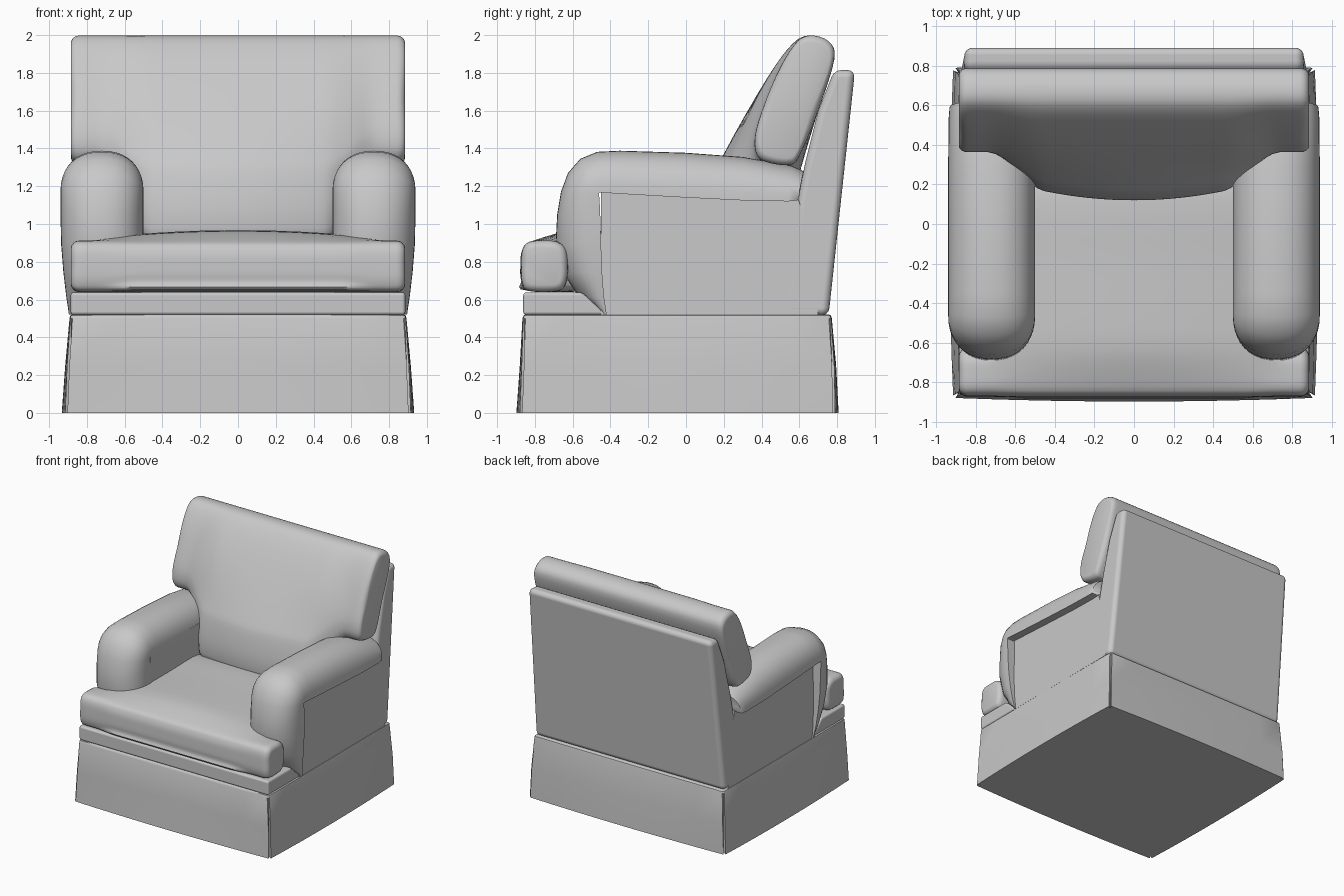
import bpy, bmesh, math
from mathutils import Vector

if "Cube" in bpy.data.objects:
    bpy.data.objects.remove(bpy.data.objects["Cube"], do_unlink=True)

fabric = bpy.data.materials.new("grey fabric")
fabric.use_nodes = True
GREY = (0.58, 0.58, 0.58, 1.0)
fabric.diffuse_color = GREY
fabric.node_tree.nodes["Principled BSDF"].inputs["Base Color"].default_value = GREY
fabric.node_tree.nodes["Principled BSDF"].inputs["Roughness"].default_value = 0.8


def loft(name, rings, bevel=0.0, angle=40):
    """Skin a list of equal-length point rings, cap both ends and shade it."""
    bm = bmesh.new()
    loops = [[bm.verts.new(p) for p in ring] for ring in rings]
    n = len(loops[0])
    for a, b in zip(loops, loops[1:]):
        for i in range(n):
            j = (i + 1) % n
            bm.faces.new((a[i], a[j], b[j], b[i]))
    bm.faces.new(loops[0])
    bm.faces.new(loops[-1])
    bmesh.ops.recalc_face_normals(bm, faces=bm.faces)
    mesh = bpy.data.meshes.new(name)
    bm.to_mesh(mesh)
    bm.free()
    mesh.materials.append(fabric)
    obj = bpy.data.objects.new(name, mesh)
    bpy.context.collection.objects.link(obj)
    bpy.ops.object.select_all(action="DESELECT")
    obj.select_set(True)
    bpy.context.view_layer.objects.active = obj
    bpy.ops.object.shade_smooth_by_angle(angle=math.radians(angle))
    if bevel:
        mod = obj.modifiers.new("Soft edges", "BEVEL")
        mod.width, mod.segments = bevel, 4
        mod.limit_method, mod.angle_limit = "ANGLE", math.radians(35)
        mod.harden_normals = True
    return obj


def smooth_loop(pts, steps=4):
    """Closed Catmull-Rom curve through the points."""
    p = [Vector(q) for q in pts]
    n, out = len(p), []
    for i in range(n):
        a, b, c, d = p[i - 1], p[i], p[(i + 1) % n], p[(i + 2) % n]
        for s in range(steps):
            t = s / steps
            out.append(0.5 * (2 * b + (c - a) * t + (2 * a - 5 * b + 4 * c - d) * t * t
                              + (3 * b - a - 3 * c + d) * t ** 3))
    return out


def smoothstep(x, lo, hi):
    t = min(1, max(0, (x - lo) / (hi - lo)))
    return t * t * (3 - 2 * t)


def cushion(name, middle, wing, half, lo, hi, crown):
    """T-shaped cushion: a deep middle profile blending into shallow wings."""
    mid, end = smooth_loop(middle), smooth_loop(wing)
    centre = sum(end, Vector((0, 0))) / len(end)
    inner = [half * 0.95 * i / 24 for i in range(25)]
    right = [(x, 0.0) for x in inner]
    # Rounded ends: the profile shrinks by r while x runs out to the end
    r = half * 0.05
    right += [(half - r + r * math.sin(a), r * (1 - math.cos(a)))
              for a in (0.4, 0.8, 1.15, 1.45)]
    stations = [(-x, d) for x, d in reversed(right[1:])] + right
    rings = []
    for x, inset in stations:
        t = smoothstep(abs(x), lo, hi)
        ring = []
        for m, e in zip(mid, end):
            p = m.lerp(e, t)
            p += crown(x, p)
            if inset:
                p -= (p - centre).normalized() * inset
            ring.append((x, p.x, p.y))
        rings.append(ring)
    return loft(name, rings, angle=50)


# Skirt: flared panels, slightly bowed, with a pleat notch at each corner
def skirt_ring(z, hx, front, back, bow, notch):
    cy, hy = (front + back) / 2, (back - front) / 2
    ring = []
    for k in range(4):
        c, s = [(1, 0), (0, 1), (-1, 0), (0, -1)][k]
        out, along = (hx, hy) if k % 2 == 0 else (hy, hx)
        for i in range(9):
            u = -1 + i / 4
            d, w = out + bow * (1 - u * u), u * (along - 0.012)
            ring.append((c * d - s * w, cy + s * d + c * w, z))
        d, w = out - notch, along - notch
        ring.append((c * d - s * w, cy + s * d + c * w, z))
    return ring


loft("skirt", [skirt_ring(0.0, 0.915, -0.88, 0.79, 0.018, 0.03),
               skirt_ring(0.25, 0.905, -0.87, 0.785, 0.010, 0.02),
               skirt_ring(0.50, 0.888, -0.862, 0.768, 0.004, 0.005),
               skirt_ring(0.515, 0.885, -0.857, 0.765, 0.003, 0.004),
               skirt_ring(0.522, 0.872, -0.845, 0.752, 0.003, 0.004)])


def prism(name, profile, x0, x1, bevel, lean=0.0):
    """Side profile (y, z) extruded across x, outer faces leaning in with height."""
    def px(x, z):
        return x - math.copysign(lean * (z - 0.52), x) if abs(x) > 0.8 else x
    return loft(name, [[(px(x, z), y, z) for y, z in profile] for x in (x0, x1)], bevel)


# Front rail, seat base and raked back frame
prism("front_rail", [(-0.862, 0.518), (-0.862, 0.638), (-0.55, 0.638), (-0.42, 0.518)],
      -0.886, 0.886, 0.018)
prism("seat_base", [(-0.5, 0.5), (-0.5, 0.66), (0.6, 0.66), (0.6, 0.5)], -0.8, 0.8, 0)
prism("back_frame", [(0.50, 0.515), (0.755, 0.515), (0.895, 1.815), (0.785, 1.815),
                     (0.70, 1.60), (0.63, 1.32), (0.59, 1.12)],
      -0.886, 0.886, 0.04, lean=0.022)

# Arms: a side panel with a padded roll over its top and down its front
# Stations run from the back to the foot: inner (y, z), outer (y, z), outside x
ROLL = [((0.60, 1.15), (0.615, 1.24), 0.925), ((0.59, 1.125), (0.622, 1.28), 0.933),
        ((0.54, 1.12), (0.56, 1.308), 0.937), ((0.30, 1.125), (0.30, 1.355), 0.94),
        ((0.0, 1.14), (0.0, 1.377), 0.94), ((-0.35, 1.16), (-0.35, 1.388), 0.94),
        ((-0.44, 1.166), (-0.47, 1.382), 0.94), ((-0.455, 1.168), (-0.56, 1.345), 0.94),
        ((-0.46, 1.165), (-0.625, 1.27), 0.94), ((-0.46, 1.155), (-0.662, 1.17), 0.94),
        ((-0.455, 1.08), (-0.682, 1.05), 0.94), ((-0.45, 0.90), (-0.69, 0.90), 0.937),
        ((-0.445, 0.75), (-0.65, 0.74), 0.925), ((-0.435, 0.62), (-0.565, 0.61), 0.91),
        ((-0.42, 0.52), (-0.45, 0.52), 0.895)]

for side, s in (("left", 1), ("right", -1)):
    prism(side + "_arm_panel", [(-0.45, 0.518), (0.70, 0.518), (0.64, 1.0), (0.57, 1.2),
                                (-0.45, 1.2)], s * 0.505, s * 0.885, 0, lean=0.022)
    rings = []
    for inner, outer, xo in ROLL:
        a, b = Vector(inner), Vector(outer)
        xm, w = (xo + 0.5) / 2, (xo - 0.5) / 2
        ring = []
        for i in range(21):
            ang = math.pi * i / 20
            c, sn = math.cos(ang), math.sin(ang)
            p = a.lerp(b, abs(sn) ** 0.85)
            ring.append((s * (xm + math.copysign(w * abs(c) ** 0.9, c)), p.x, p.y))
        rings.append(ring)
    loft(side + "_arm_roll", rings, angle=50)

# Seat cushion: boxed front edge, crowned towards the centre
cushion("seat_cushion",
        [(-0.83, 0.645), (-0.872, 0.70), (-0.877, 0.78), (-0.868, 0.86), (-0.82, 0.905),
         (-0.62, 0.915), (-0.2, 0.915), (0.2, 0.91), (0.35, 0.80), (0.3, 0.65), (-0.3, 0.645)],
        [(-0.83, 0.645), (-0.868, 0.69), (-0.873, 0.78), (-0.865, 0.865), (-0.83, 0.905),
         (-0.75, 0.912), (-0.68, 0.905), (-0.635, 0.865), (-0.625, 0.78), (-0.635, 0.69),
         (-0.68, 0.645)],
        0.885, 0.52, 0.74,
        lambda x, p: Vector((0, 0.048 * max(0, 1 - (x / 0.8) ** 2)
                             * smoothstep(p.y, 0.84, 0.91) * smoothstep(p.x, -0.86, -0.6))))

# Back cushion: deep between the arms, wings resting above them
cushion("back_cushion",
        [(0.50, 0.90), (0.19, 0.90), (0.135, 1.02), (0.165, 1.25), (0.225, 1.39),
         (0.43, 1.77), (0.56, 1.95), (0.65, 1.998), (0.755, 1.968), (0.785, 1.87),
         (0.70, 1.60), (0.61, 1.30)],
        [(0.54, 1.312), (0.42, 1.33), (0.372, 1.37), (0.36, 1.44), (0.385, 1.55),
         (0.475, 1.78), (0.57, 1.945), (0.65, 1.998), (0.755, 1.968), (0.785, 1.87),
         (0.70, 1.60), (0.60, 1.36)],
        0.885, 0.46, 0.74,
        lambda x, p: Vector((0.05 * min(1, (x / 0.55) ** 2) * smoothstep(0.4 - p.x, 0, 0.25)
                             - 0.015 * max(0, 1 - (x / 0.5) ** 2) * smoothstep(0.5 - p.x, 0, 0.3), 0)))
